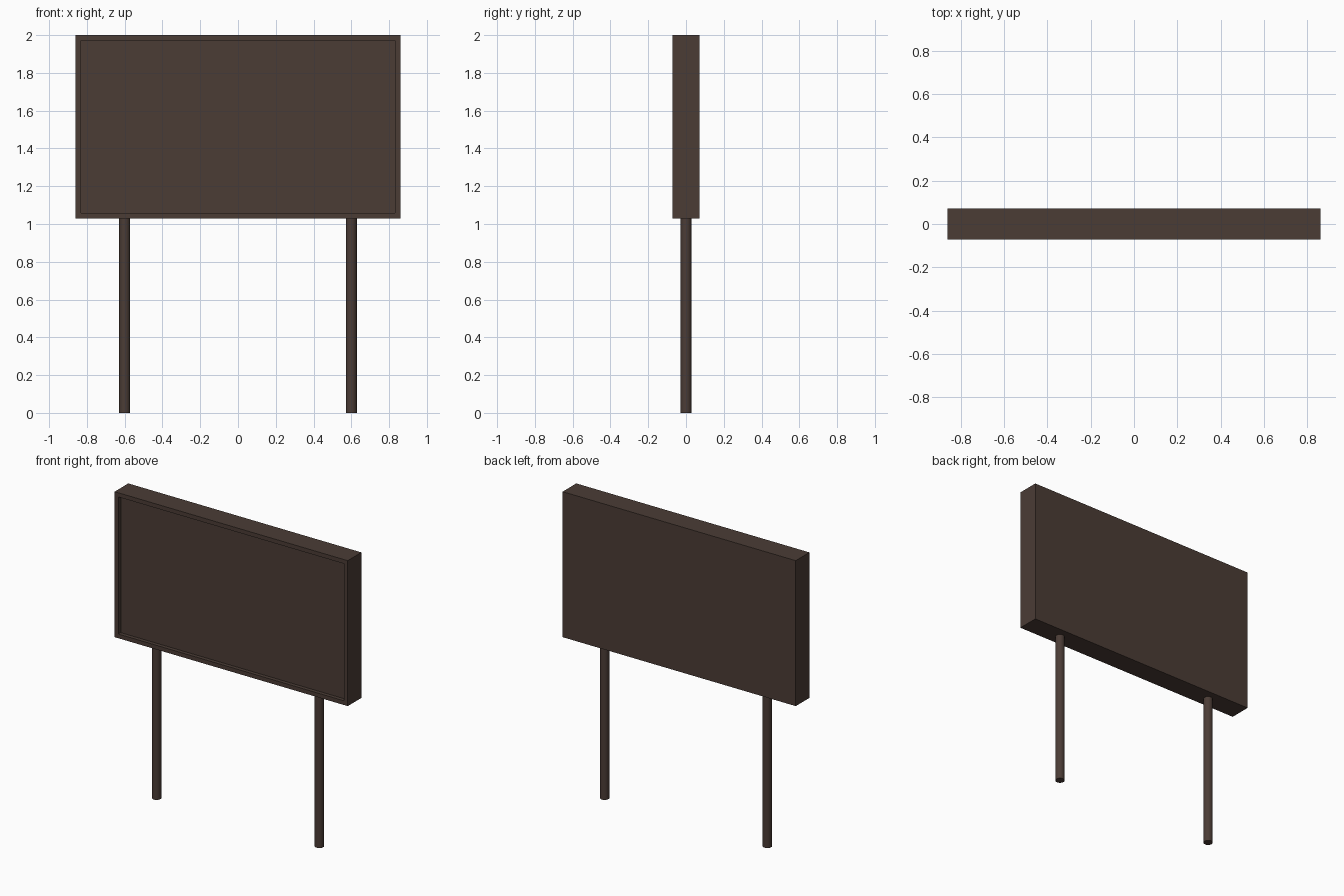
import bpy, bmesh
from mathutils import Vector

if "Cube" in bpy.data.objects:
    bpy.data.objects.remove(bpy.data.objects["Cube"])

brown = bpy.data.materials.new("dark_brown")
brown.diffuse_color = (0.070, 0.045, 0.036, 1)
brown.use_nodes = True
brown.node_tree.nodes["Principled BSDF"].inputs["Base Color"].default_value = brown.diffuse_color

W, D, Z0, Z1 = 0.86, 0.072, 1.03, 2.0   # half width, half depth, bottom, top
BORDER, RECESS = 0.028, 0.025


def finish(bm, name):
    me = bpy.data.meshes.new(name)
    bm.to_mesh(me)
    bm.free()
    me.materials.append(brown)
    ob = bpy.data.objects.new(name, me)
    bpy.context.collection.objects.link(ob)
    return ob


# Sign board: box with a recessed front panel inside a thin frame
bm = bmesh.new()
bmesh.ops.create_cube(bm, size=1)
bmesh.ops.scale(bm, vec=(2 * W, 2 * D, Z1 - Z0), verts=bm.verts)
bmesh.ops.translate(bm, vec=(0, 0, (Z0 + Z1) / 2), verts=bm.verts)
bm.normal_update()
front = min(bm.faces, key=lambda f: f.normal.y)
bmesh.ops.inset_region(bm, faces=[front], thickness=BORDER, use_even_offset=True)
panel = bmesh.ops.extrude_discrete_faces(bm, faces=[front])["faces"][0]
bmesh.ops.translate(bm, vec=Vector((0, RECESS, 0)), verts=panel.verts)
bmesh.ops.recalc_face_normals(bm, faces=bm.faces)
finish(bm, "sign_board")

# Two round posts
for side, x in (("left", -0.6), ("right", 0.6)):
    bm = bmesh.new()
    h = Z0 + 0.002
    bmesh.ops.create_cone(bm, cap_ends=True, segments=32, radius1=0.029, radius2=0.029, depth=h)
    bmesh.ops.translate(bm, vec=(x, 0, h / 2), verts=bm.verts)
    ob = finish(bm, side + "_post")
    for f in ob.data.polygons:
        f.use_smooth = len(f.vertices) == 4
    # keep cap rims crisp
    bpy.context.view_layer.objects.active = ob
    ob.select_set(True)
    bpy.ops.object.shade_smooth_by_angle()
    ob.select_set(False)
